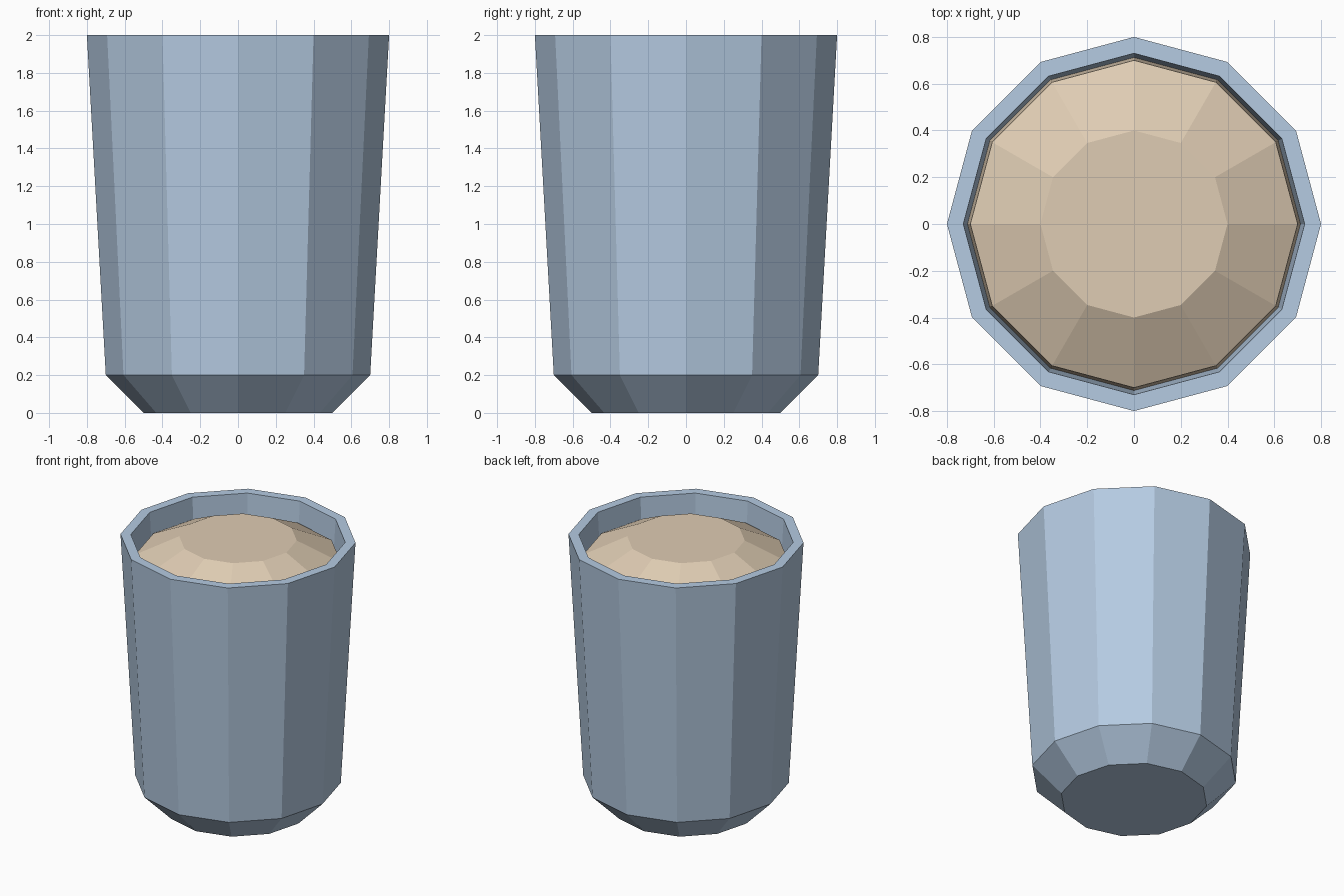
import bpy, bmesh, math

if "Cube" in bpy.data.objects:
    bpy.data.objects.remove(bpy.data.objects["Cube"])

SIDES = 12


def material(name, rgb):
    m = bpy.data.materials.new(name)
    lin = [((c / 255 + 0.055) / 1.055) ** 2.4 for c in rgb]
    m.diffuse_color = (*lin, 1)
    m.use_nodes = True
    m.node_tree.nodes["Principled BSDF"].inputs["Base Color"].default_value = m.diffuse_color
    return m


def lathe(name, profile, mat):
    """Spin an (r, z) profile into a flat-faced solid, capping both ends."""
    bm = bmesh.new()
    rings = []
    for r, z in profile:
        rings.append([bm.verts.new((r * math.cos(2 * math.pi * i / SIDES),
                                    r * math.sin(2 * math.pi * i / SIDES), z))
                      for i in range(SIDES)])
    for a, b in zip(rings, rings[1:]):
        for i in range(SIDES):
            j = (i + 1) % SIDES
            bm.faces.new((a[i], a[j], b[j], b[i]))
    bm.faces.new(rings[0][::-1])
    bm.faces.new(rings[-1])
    bmesh.ops.recalc_face_normals(bm, faces=bm.faces)
    me = bpy.data.meshes.new(name)
    bm.to_mesh(me)
    bm.free()
    me.materials.append(mat)
    ob = bpy.data.objects.new(name, me)
    bpy.context.collection.objects.link(ob)
    return ob


# hollow tapered cup: outside, rim, inside wall, inside floor
lathe("cup", [(0.5, 0), (0.7, 0.2), (0.8, 2.0), (0.73, 2.0),
              (0.63, 0.22), (0.45, 0.06)], material("pale blue grey", (181, 203, 226)))

# domed filling just below the rim
lathe("filling", [(0.713, 1.68), (0.70, 1.85), (0.40, 2.0)],
      material("light tan", (223, 204, 179)))
